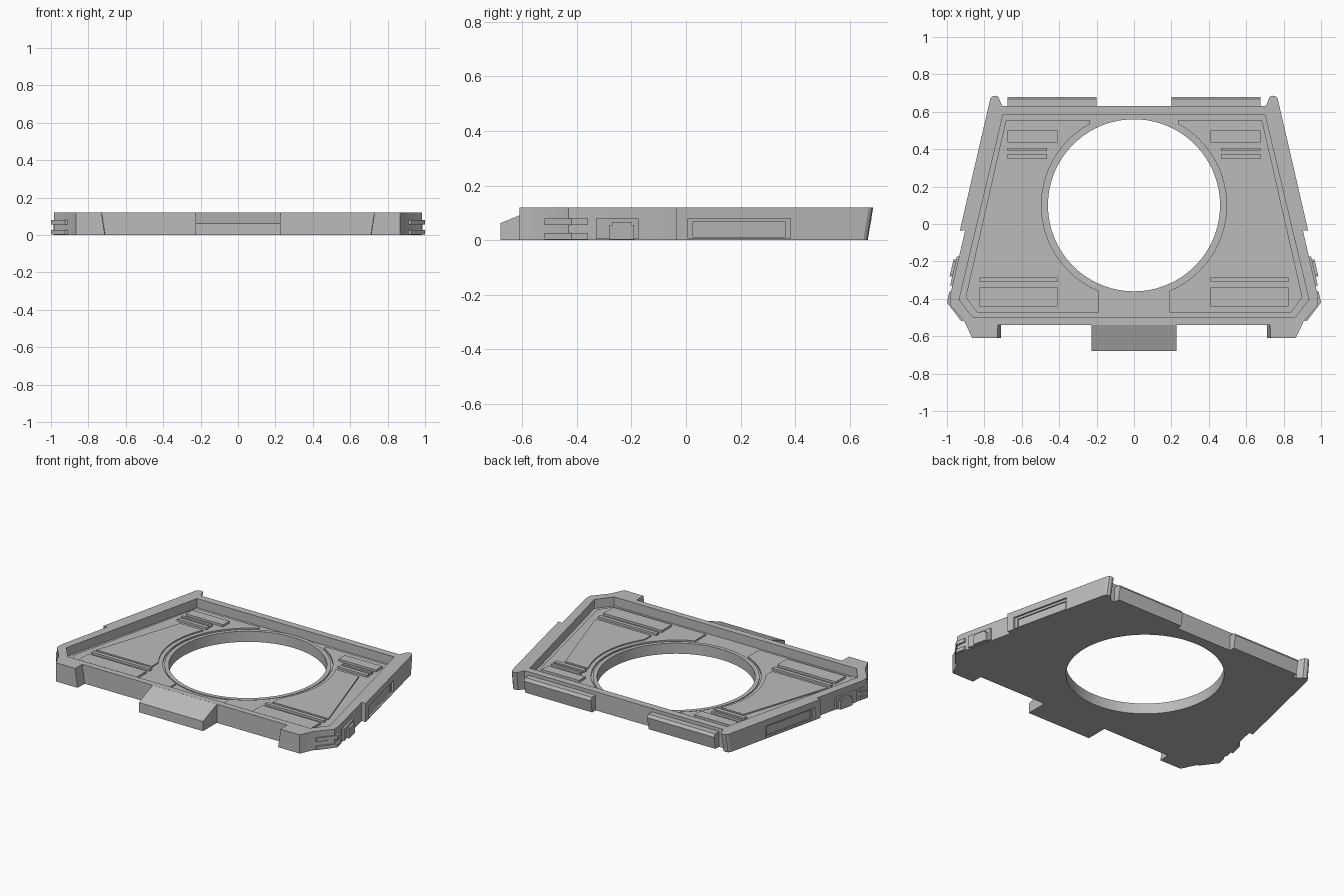
import bpy, bmesh, math

cube = bpy.data.objects.get("Cube")
if cube:
    bpy.data.objects.remove(cube, do_unlink=True)

grey = bpy.data.materials.new("matte_grey")
grey.use_nodes = True
colour = (0.5, 0.5, 0.5, 1)
grey.diffuse_color = colour
grey.node_tree.nodes["Principled BSDF"].inputs["Base Color"].default_value = colour

HOLE_Y, HOLE_R = 0.10, 0.46
FLOOR, TOP = 0.062, 0.12


def prism(name, outline, z0, z1, shape=None):
    """Extrude an xy outline from z0 to z1; shape may shift each vertex."""
    bm = bmesh.new()
    face = bm.faces.new([bm.verts.new((x, y, z0)) for x, y in outline])
    top = bmesh.ops.extrude_face_region(bm, geom=[face])["geom"]
    for v in top:
        if isinstance(v, bmesh.types.BMVert):
            v.co.z = z1
    if shape:
        for v in bm.verts:
            shape(v.co)
    bmesh.ops.recalc_face_normals(bm, faces=bm.faces)
    mesh = bpy.data.meshes.new(name)
    bm.to_mesh(mesh)
    bm.free()
    mesh.materials.append(grey)
    obj = bpy.data.objects.new(name, mesh)
    bpy.context.collection.objects.link(obj)
    return obj


def flip(points):
    return [(-x, y) for x, y in reversed(points)]


def pair(name, outline, z0, z1, shape=None):
    return [prism("left_" + name, outline, z0, z1, shape),
            prism("right_" + name, flip(outline), z0, z1, shape)]


def rect(x0, x1, y0, y1):
    return [(x0, y0), (x1, y0), (x1, y1), (x0, y1)]


def circle(radius, n=96):
    return [(radius * math.cos(math.tau * i / n),
             HOLE_Y + radius * math.sin(math.tau * i / n)) for i in range(n)]


def arc(radius, y0, y1, n=24):
    """Arc on the +x side of the hole between two heights in y."""
    a, b = (math.asin((y - HOLE_Y) / radius) for y in (y0, y1))
    angles = [a + (b - a) * i / n for i in range(n + 1)]
    return [(radius * math.cos(t), HOLE_Y + radius * math.sin(t)) for t in angles]


def activate(obj):
    bpy.ops.object.select_all(action="DESELECT")
    obj.select_set(True)
    bpy.context.view_layer.objects.active = obj


def cut(target, cutter):
    cutter.hide_render = True
    mod = target.modifiers.new("cut", "BOOLEAN")
    mod.operation, mod.solver, mod.object = "DIFFERENCE", "EXACT", cutter
    activate(target)
    bpy.ops.object.modifier_apply(modifier=mod.name)
    bpy.data.objects.remove(cutter, do_unlink=True)


def side_strip(y0, y1, inner, outer, edge):
    return [(edge(y0) + inner, y0), (edge(y0) + outer, y0),
            (edge(y1) + outer, y1), (edge(y1) + inner, y1)]


def rear_edge(y):
    return 0.923 - 0.231 * y


def front_edge(y):
    return 0.895 - 0.231 * y


# Main tray with front feet and leaning rear posts
half = [(0.728, -0.54), (0.73, -0.61), (0.865, -0.61), (0.905, -0.525),
        (0.985, -0.43), (front_edge(-0.38), -0.38), (front_edge(-0.035), -0.035),
        (rear_edge(-0.035), -0.035), (rear_edge(0.67), 0.67), (0.758, 0.682),
        (0.742, 0.686), (0.725, 0.68), (0.705, 0.63)]


def lean(co):
    if co.z < 0.01:
        if co.y > 0.64:
            co.y -= 0.02
            co.x += math.copysign(0.0046, co.x)
        elif co.y < -0.5 and abs(co.x) < 0.74:
            co.x -= math.copysign(0.018, co.x)


tray = prism("tray", half + flip(half), 0, TOP, lean)

# Sunken floor and round opening
well = [(0.86, -0.50), (0.935, -0.405), (0.70, 0.585)]
cut(tray, prism("well_cutter", well + flip(well), FLOOR, 0.3))
cut(tray, prism("hole_cutter", circle(HOLE_R), -0.1, 0.3))

# Stepped recesses in the rear side walls
for y0, y1, z0, z1, depth in ((0.008, 0.383, 0.006, 0.08, 0.012),
                              (0.025, 0.365, 0.012, 0.066, 0.02)):
    for cutter in pair("recess_cutter", side_strip(y0, y1, -depth, 0.05, rear_edge), z0, z1):
        cut(tray, cutter)

# Low lip around the opening
lip = prism("hole_lip", circle(0.485), FLOOR - 0.01, 0.068)
cut(lip, prism("lip_cutter", circle(HOLE_R), -0.1, 0.3))

# Raised floor panels on both sides, in two levels
panel = [(0.235, 0.555), (0.19, 0.555)][:1] + [(0.685, 0.555), (0.90, -0.39), (0.84, -0.472),
         (0.19, -0.472)] + arc(0.495, -0.357, 0.535)
pair("floor_panel", panel[::-1], FLOOR - 0.01, 0.072)
raised = [(0.635, 0.32), (0.825, -0.26), (0.43, -0.26)] + arc(0.52, -0.19, 0.32)
raised[0:1] = [(0.70, 0.32)]
raised[0] = (0.635, 0.32)
pair("inner_panel", raised[::-1], FLOOR, 0.08)

# Bars lying on the panels
for x0, x1, y0, y1 in ((0.41, 0.675, 0.435, 0.50), (0.465, 0.675, 0.39, 0.407),
                       (0.465, 0.675, 0.347, 0.373), (0.41, 0.825, -0.31, -0.285),
                       (0.41, 0.825, -0.44, -0.34)):
    pair("panel_bar", rect(x0, x1, y0, y1), FLOOR, 0.086)


# Sloping front tongue
def slope(co):
    if co.z > 0.05:
        co.z = TOP if co.y > -0.6 else 0.062


prism("front_tongue", rect(-0.228, 0.228, -0.68, -0.539), 0, TOP, slope)


# Rear bumpers with leaning faces and a chamfered upper edge
def bumper_lean(co):
    if co.y > 0.65:
        co.y -= 0.015 * (co.z < 0.01)


def bumper_chamfer(co):
    if co.y > 0.65 and co.z > 0.09:
        co.y -= 0.012


pair("rear_bumper", rect(0.20, 0.675, 0.62, 0.68), 0, 0.08, bumper_lean)
pair("rear_bumper_cap", rect(0.20, 0.675, 0.62, 0.68), 0.08, 0.098, bumper_chamfer)

# Fins wrapping the front corners
fin = [(0.94, -0.36), (0.987, -0.36), (1.0, -0.42), (0.925, -0.518),
       (0.89, -0.515), (0.93, -0.42)]
for z0, z1 in ((0.003, 0.026), (0.055, 0.08)):
    pair("corner_fin", fin, z0, z1)

# Side brackets with an arched block
pair("side_bracket", side_strip(-0.33, -0.175, -0.02, 0.012, front_edge), 0.004, 0.08)
pair("side_block", side_strip(-0.28, -0.19, -0.02, 0.026, front_edge), 0.002, 0.055)
pair("side_block_top", side_strip(-0.27, -0.20, -0.02, 0.026, front_edge), 0.055, 0.066)

# Crisp edges with a smooth round opening
for obj in (tray, lip):
    activate(obj)
    bpy.ops.object.shade_smooth_by_angle(angle=math.radians(25))
